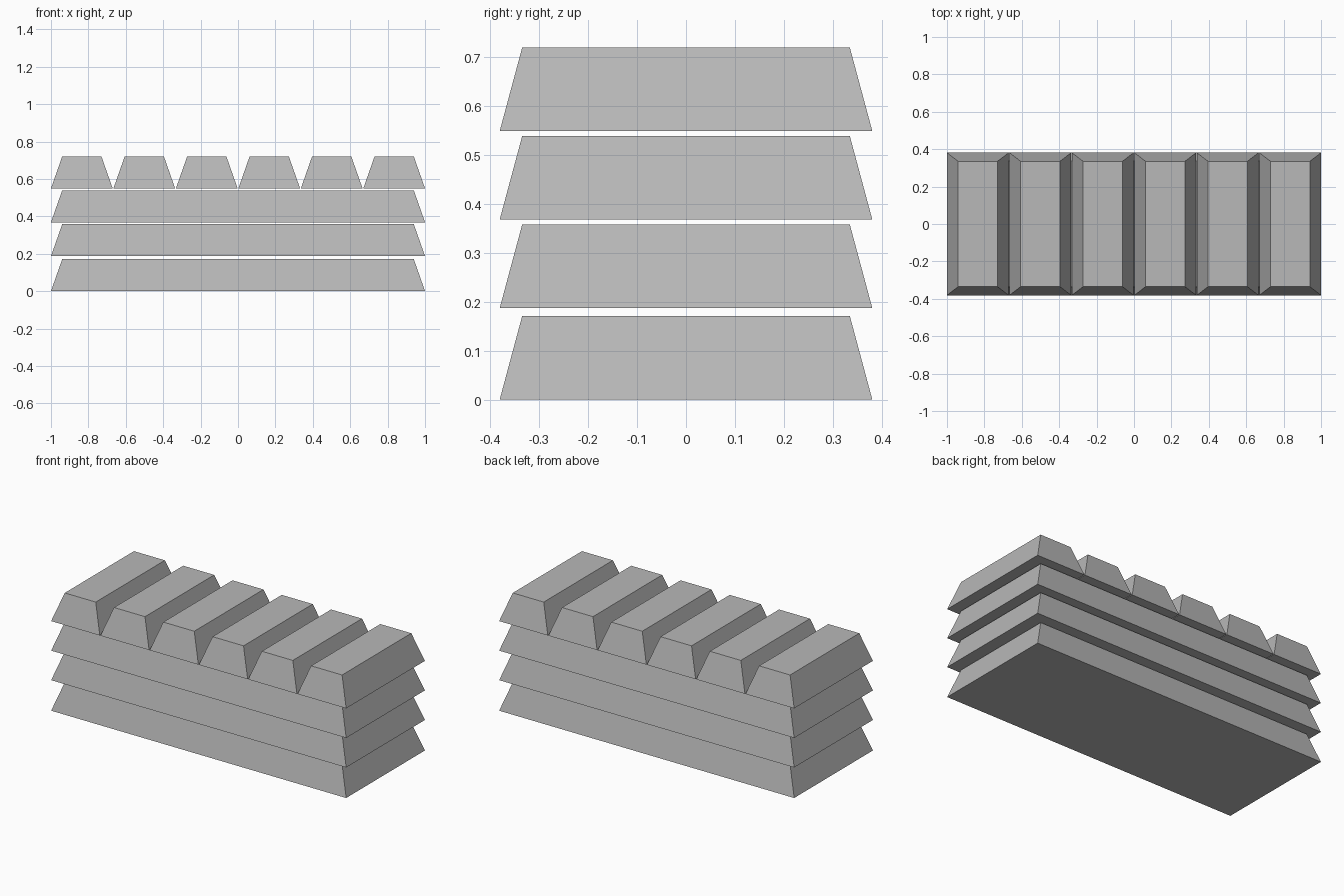
import bpy
import bmesh

cube = bpy.data.objects.get("Cube")
if cube:
    bpy.data.objects.remove(cube, do_unlink=True)

# Plain grey metal
metal = bpy.data.materials.new("grey metal")
metal.use_nodes = True
GREY = (0.48, 0.48, 0.48, 1)
metal.diffuse_color = GREY
metal.node_tree.nodes["Principled BSDF"].inputs["Base Color"].default_value = GREY

DEPTH = 0.762      # full depth of every piece
HEIGHT = 0.171     # height of every piece
INSET_X = 0.06     # how far the top edge draws in
INSET_Y = 0.046


def tapered_block(name, x, z, width):
    """Box whose top face is drawn in on all four sides."""
    bm = bmesh.new()
    bmesh.ops.create_cube(bm, size=1)
    for v in bm.verts:
        top = v.co.z > 0
        sx = 1 if v.co.x > 0 else -1
        sy = 1 if v.co.y > 0 else -1
        v.co.x = sx * (width / 2 - INSET_X * top)
        v.co.y = sy * (DEPTH / 2 - INSET_Y * top)
        v.co.z = HEIGHT * top
    mesh = bpy.data.meshes.new(name)
    bm.to_mesh(mesh)
    bm.free()
    mesh.materials.append(metal)
    obj = bpy.data.objects.new(name, mesh)
    obj.location = (x, 0, z)
    bpy.context.collection.objects.link(obj)


# Three long slabs stacked with thin gaps
for name, z in (("bottom_slab", 0), ("middle_slab", 0.187), ("upper_slab", 0.368)):
    tapered_block(name, 0, z, 2)

# Row of six bars across the top
COUNT = 6
BAR_WIDTH = 0.33
PITCH = (2 - BAR_WIDTH) / (COUNT - 1)
for i in range(COUNT):
    tapered_block(f"top_bar_{i + 1}", -1 + BAR_WIDTH / 2 + i * PITCH, 0.549, BAR_WIDTH)
